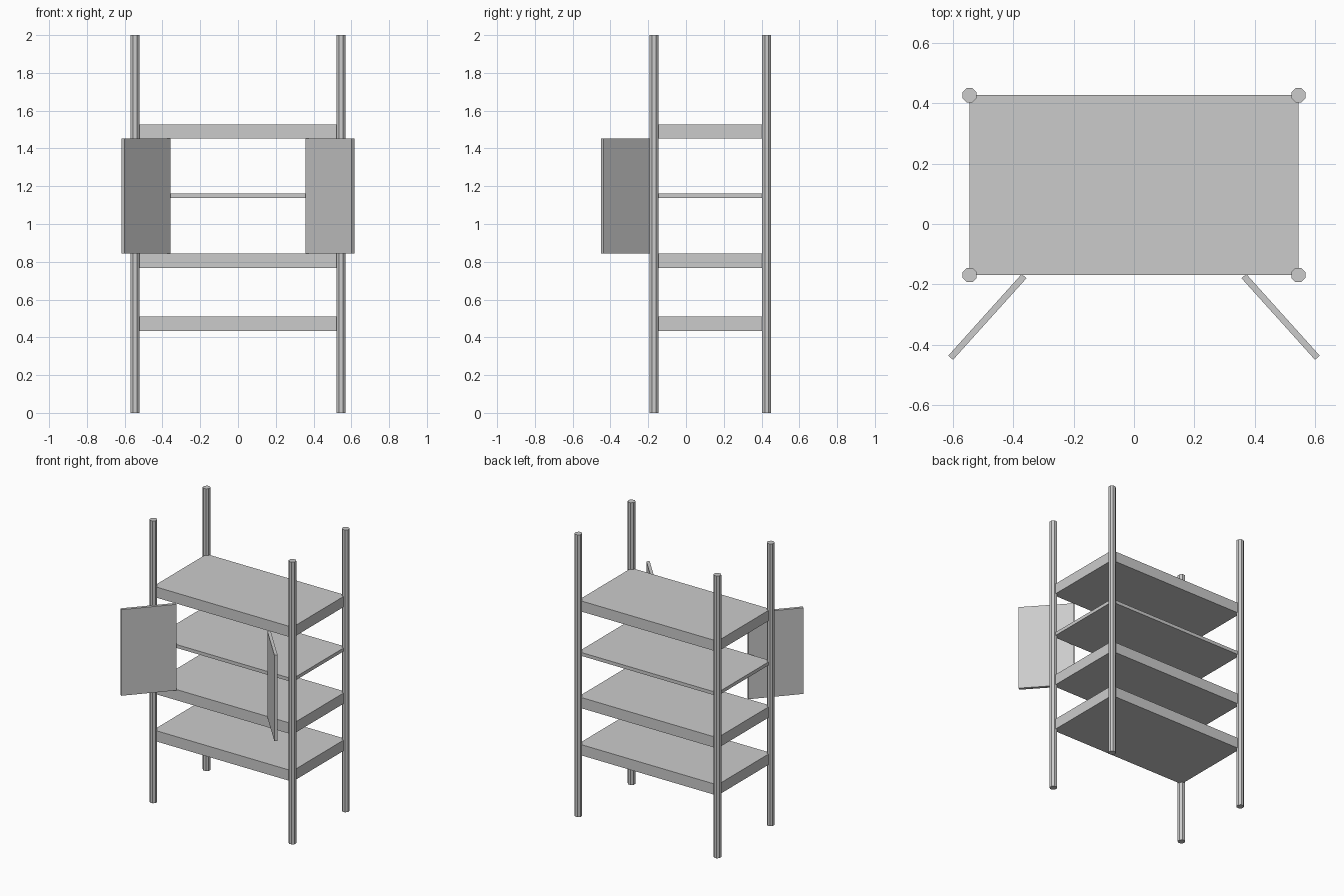
import bpy
import math

if "Cube" in bpy.data.objects:
    bpy.data.objects.remove(bpy.data.objects["Cube"])

Y_FRONT, Y_BACK, X_SIDE = -0.169, 0.427, 0.545


def box(name, size, loc, rot_z=0.0):
    bpy.ops.mesh.primitive_cube_add(size=1, location=loc, rotation=(0, 0, rot_z))
    ob = bpy.context.object
    ob.name = name
    ob.scale = size
    return ob


# Eight-sided corner posts, flats facing the axes
for side, sx in (("left", -1), ("right", 1)):
    for end, y in (("front", Y_FRONT), ("back", Y_BACK)):
        bpy.ops.mesh.primitive_cylinder_add(
            vertices=8, radius=0.0235 / math.cos(math.pi / 8), depth=2,
            location=(sx * X_SIDE, y, 1), rotation=(0, 0, math.pi / 8))
        bpy.context.object.name = f"{end}_{side}_post"

# Shelves: three thick boards and one thin cupboard shelf
for name, z0, z1 in (("bottom_shelf", 0.433, 0.509),
                     ("cupboard_floor", 0.767, 0.843),
                     ("thin_middle_shelf", 1.138, 1.162),
                     ("cupboard_top", 1.452, 1.527)):
    box(name, (2 * X_SIDE, Y_BACK - Y_FRONT, z1 - z0),
        (0, (Y_FRONT + Y_BACK) / 2, (z0 + z1) / 2))

# Open doors, angled outward
for side, sx in (("left", -1), ("right", 1)):
    box(f"{side}_door", (0.364, 0.021, 0.61),
        (sx * 0.486, -0.308, 1.148), -sx * math.radians(48))
